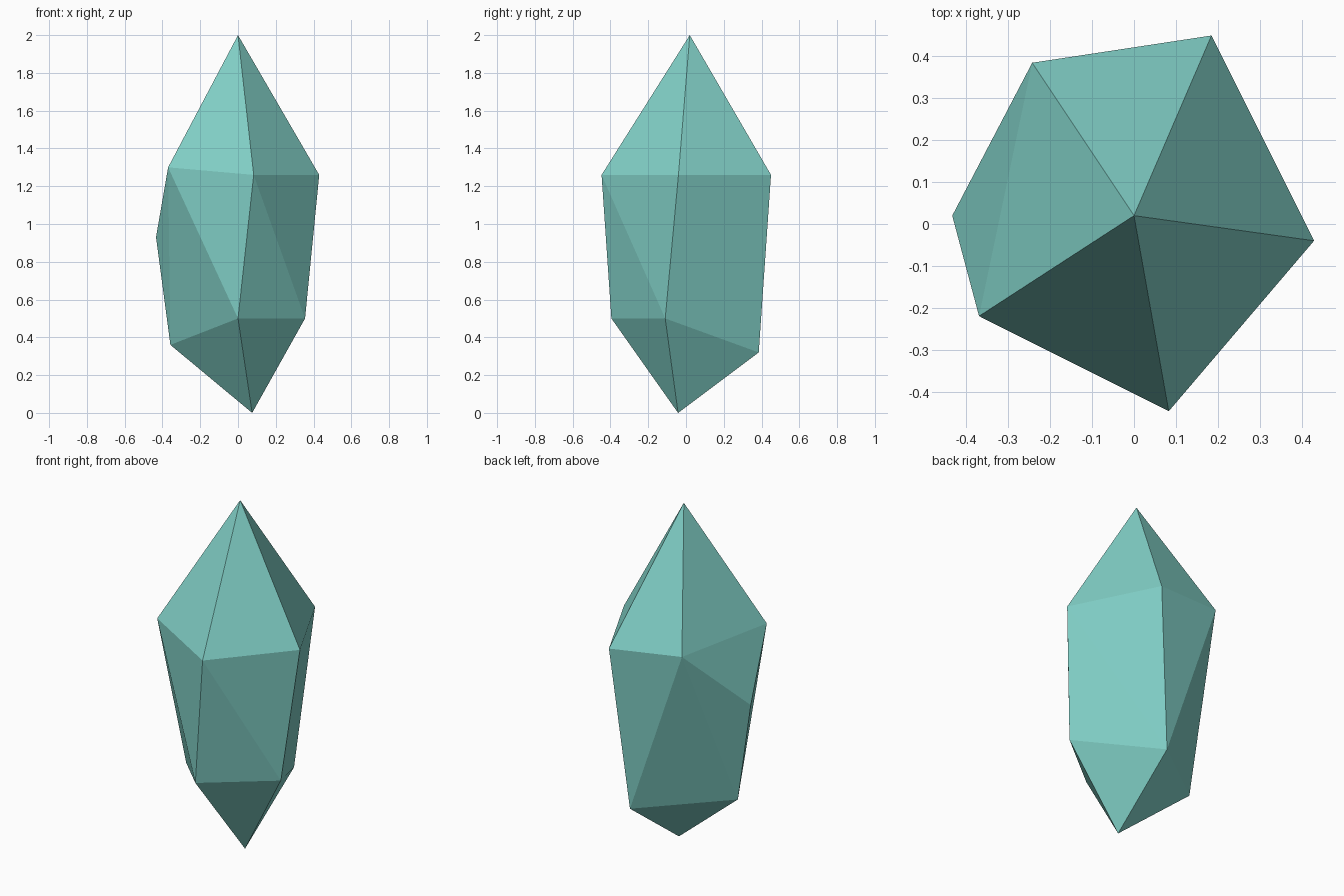
import bpy, bmesh

if "Cube" in bpy.data.objects:
    bpy.data.objects.remove(bpy.data.objects["Cube"])

# Key corners of the faceted gem, from tip to base
top_tip = [(0.0, 0.02, 2.0)]
upper_ring = [(0.43, -0.04, 1.26), (0.185, 0.45, 1.26), (-0.243, 0.385, 1.30),
              (-0.37, -0.22, 1.30), (0.083, -0.447, 1.26)]
side_corner = [(-0.434, 0.02, 0.93)]
lower_ring = [(0.0, -0.395, 0.50), (0.355, -0.11, 0.50),
              (0.094, 0.385, 0.32), (-0.358, 0.031, 0.36)]
base_tip = [(0.075, -0.042, 0.0)]

# Wrap the corners in a convex, flat-faced shell
bm = bmesh.new()
for co in top_tip + upper_ring + side_corner + lower_ring + base_tip:
    bm.verts.new(co)
bmesh.ops.convex_hull(bm, input=bm.verts[:])
bmesh.ops.recalc_face_normals(bm, faces=bm.faces[:])
mesh = bpy.data.meshes.new("crystal")
bm.to_mesh(mesh)
bm.free()

crystal = bpy.data.objects.new("crystal", mesh)
bpy.context.collection.objects.link(crystal)

# Teal stone
teal = bpy.data.materials.new("teal_stone")
teal.diffuse_color = (0.22, 0.63, 0.57, 1.0)
teal.use_nodes = True
teal.node_tree.nodes["Principled BSDF"].inputs["Base Color"].default_value = teal.diffuse_color
mesh.materials.append(teal)
